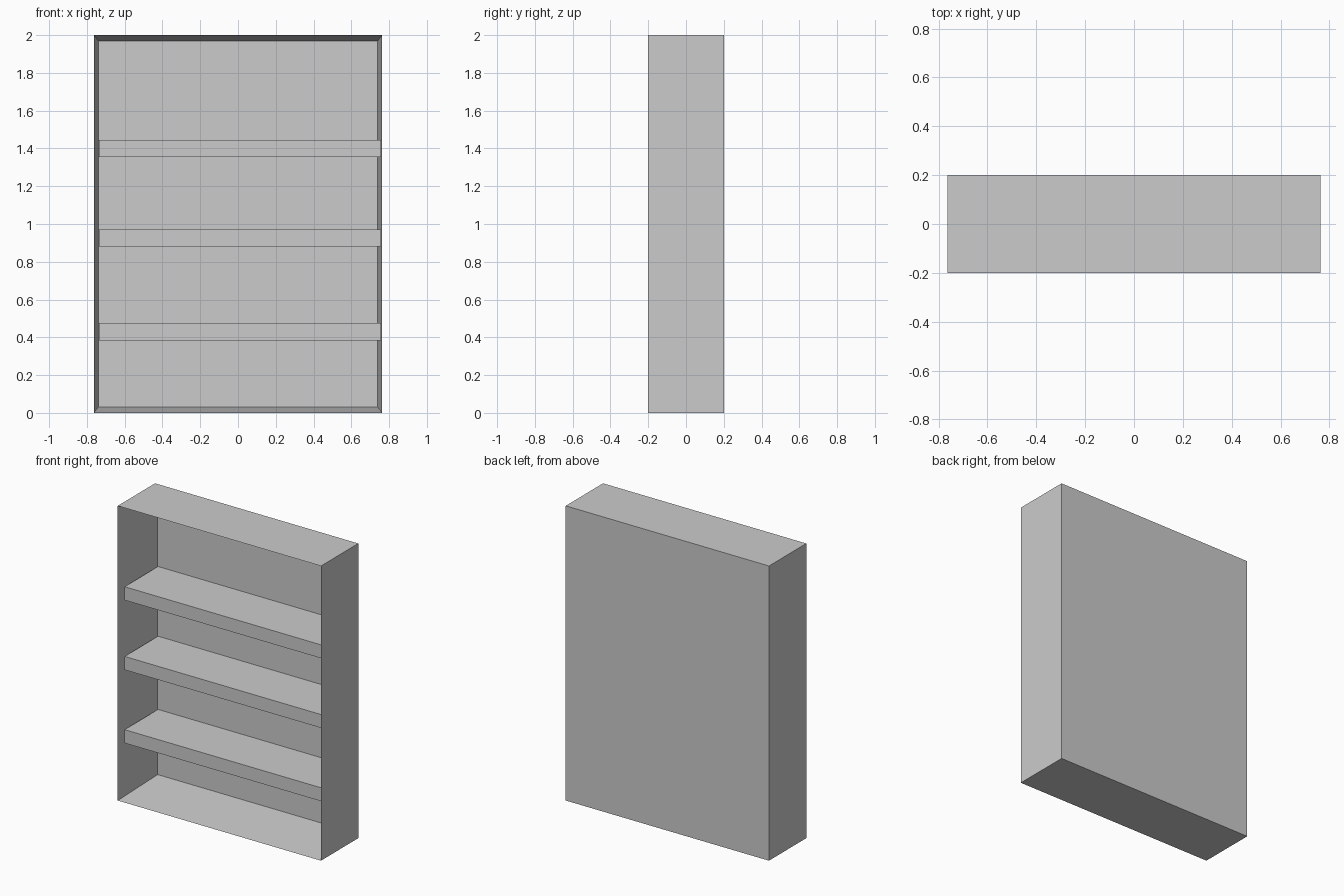
import bpy, bmesh

if "Cube" in bpy.data.objects:
    bpy.data.objects.remove(bpy.data.objects["Cube"])

W, D, H = 0.763, 0.2, 2.0

grey = bpy.data.materials.new("plain grey")
grey.diffuse_color = (0.6, 0.6, 0.6, 1)
grey.use_nodes = True
grey.node_tree.nodes["Principled BSDF"].inputs["Base Color"].default_value = grey.diffuse_color


def add_box(name, x0, x1, y0, y1, z0, z1):
    """Axis-aligned box from its limits; also returns the bmesh edit hook."""
    bm = bmesh.new()
    bmesh.ops.create_cube(bm, size=1)
    for v in bm.verts:
        v.co.x = x1 if v.co.x > 0 else x0
        v.co.y = y1 if v.co.y > 0 else y0
        v.co.z = z1 if v.co.z > 0 else z0
    mesh = bpy.data.meshes.new(name)
    bm.to_mesh(mesh)
    bm.free()
    mesh.materials.append(grey)
    ob = bpy.data.objects.new(name, mesh)
    bpy.context.collection.objects.link(ob)
    return ob


# Cabinet: knife-edged rim, walls thickening toward the back panel
cabinet = add_box("cabinet", -W, W, -D, D, 0, H)
bm = bmesh.new()
bm.from_mesh(cabinet.data)
bm.normal_update()
front = [f for f in bm.faces if f.normal.y < -0.9][0]
cavity = bmesh.ops.extrude_discrete_faces(bm, faces=[front])["faces"][0]
for v in cavity.verts:
    v.co.x *= (W - 0.024) / W
    v.co.z = 1 + (v.co.z - 1) * 0.968
    v.co.y = D - 0.006
bm.to_mesh(cabinet.data)
bm.free()

# Three shelves, set slightly toward the right wall
for i, z in enumerate((0.384, 0.881, 1.354)):
    add_box(f"shelf_{i + 1}", -0.736, 0.757, -0.165, D - 0.004, z, z + 0.091)
